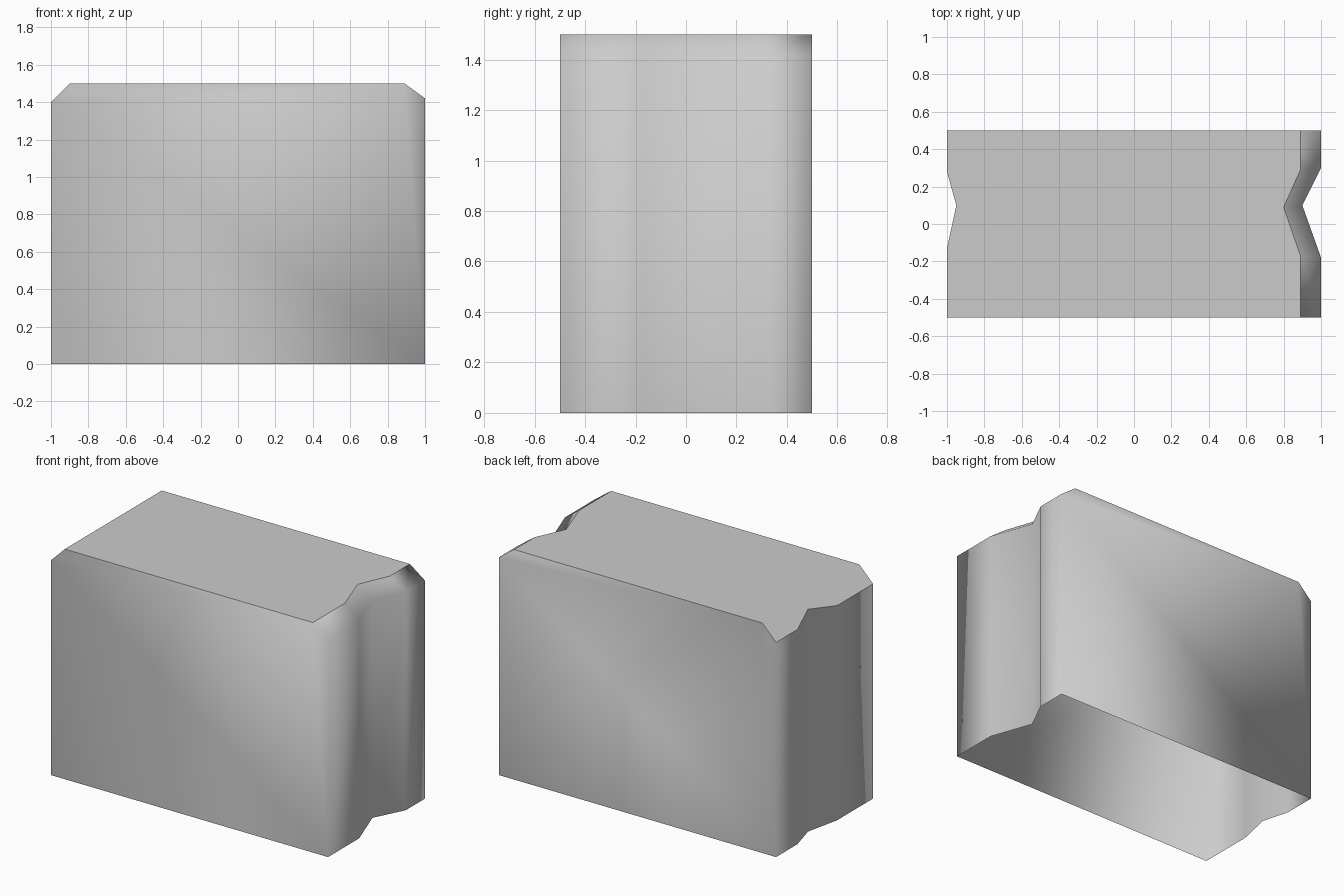
import bpy, bmesh

cube = bpy.data.objects.get("Cube")
if cube:
    bpy.data.objects.remove(cube, do_unlink=True)

grey = bpy.data.materials.new("light_grey")
grey.use_nodes = True
grey.diffuse_color = (0.6, 0.6, 0.6, 1)
grey.node_tree.nodes["Principled BSDF"].inputs["Base Color"].default_value = (0.6, 0.6, 0.6, 1)

HALF, TOP, SLOPE = 0.5, 1.5, 0.1


def end_profile(x, notch_x, start, apex, stop):
    """Notched end outline, front to back, as (x, y) points."""
    return [(x, -HALF), (x, start), (notch_x, apex), (x, stop), (x, HALF)]


def make_object(name, bm):
    mesh = bpy.data.meshes.new(name)
    for face in bm.faces:
        face.smooth = True
    bm.to_mesh(mesh)
    bm.free()
    mesh.materials.append(grey)
    obj = bpy.data.objects.new(name, mesh)
    bpy.context.collection.objects.link(obj)
    return obj


def add_row(bm, points, height):
    return [bm.verts.new((x, y, height(x))) for x, y in points]


def bridge(bm, low, high, flip=False):
    for i in range(len(low) - 1):
        quad = [low[i], low[i + 1], high[i + 1], high[i]]
        bm.faces.new(quad[::-1] if flip else quad)


plus_end = end_profile(1.0, 0.9, -0.18, 0.1, 0.3)
plus_rim = end_profile(0.89, 0.8, -0.17, 0.09, 0.29)
minus_end = end_profile(-1.0, -0.95, -0.13, 0.1, 0.28)
ridge_x = -1 + SLOPE


def bevel_height(x):
    """Height of the sloped cut at the -x end."""
    return TOP - (ridge_x - x)


# Walls: open underneath, notched ends, sloped upper edge at the +x end
bm = bmesh.new()
plus_low = add_row(bm, plus_end, lambda x: 0)
plus_mid = add_row(bm, plus_end, lambda x: 1.42)
plus_top = add_row(bm, plus_rim, lambda x: TOP)
minus_low = add_row(bm, minus_end, lambda x: 0)
minus_top = add_row(bm, minus_end, bevel_height)
bridge(bm, plus_low, plus_mid)
bridge(bm, plus_mid, plus_top)
bridge(bm, minus_low, minus_top, flip=True)
for i, y in ((0, -HALF), (-1, HALF)):
    ridge = bm.verts.new((ridge_x, y, TOP))
    side = [minus_low[i], plus_low[i], plus_mid[i], plus_top[i], ridge, minus_top[i]]
    bm.faces.new(side if i == 0 else side[::-1])
make_object("walls", bm)

# Top cap: flat lid that slopes down at the -x end
bm = bmesh.new()
rim = add_row(bm, plus_rim, lambda x: TOP)
ridge = add_row(bm, [(ridge_x, HALF), (ridge_x, -HALF)], lambda x: TOP)
edge = add_row(bm, minus_end, bevel_height)
bm.faces.new(rim + ridge)
bm.faces.new(ridge + edge)
cap = make_object("top_cap", bm)
# Even shading across the lid and its slope
cap.data.normals_split_custom_set_from_vertices([(0, 0, 1)] * len(cap.data.vertices))
